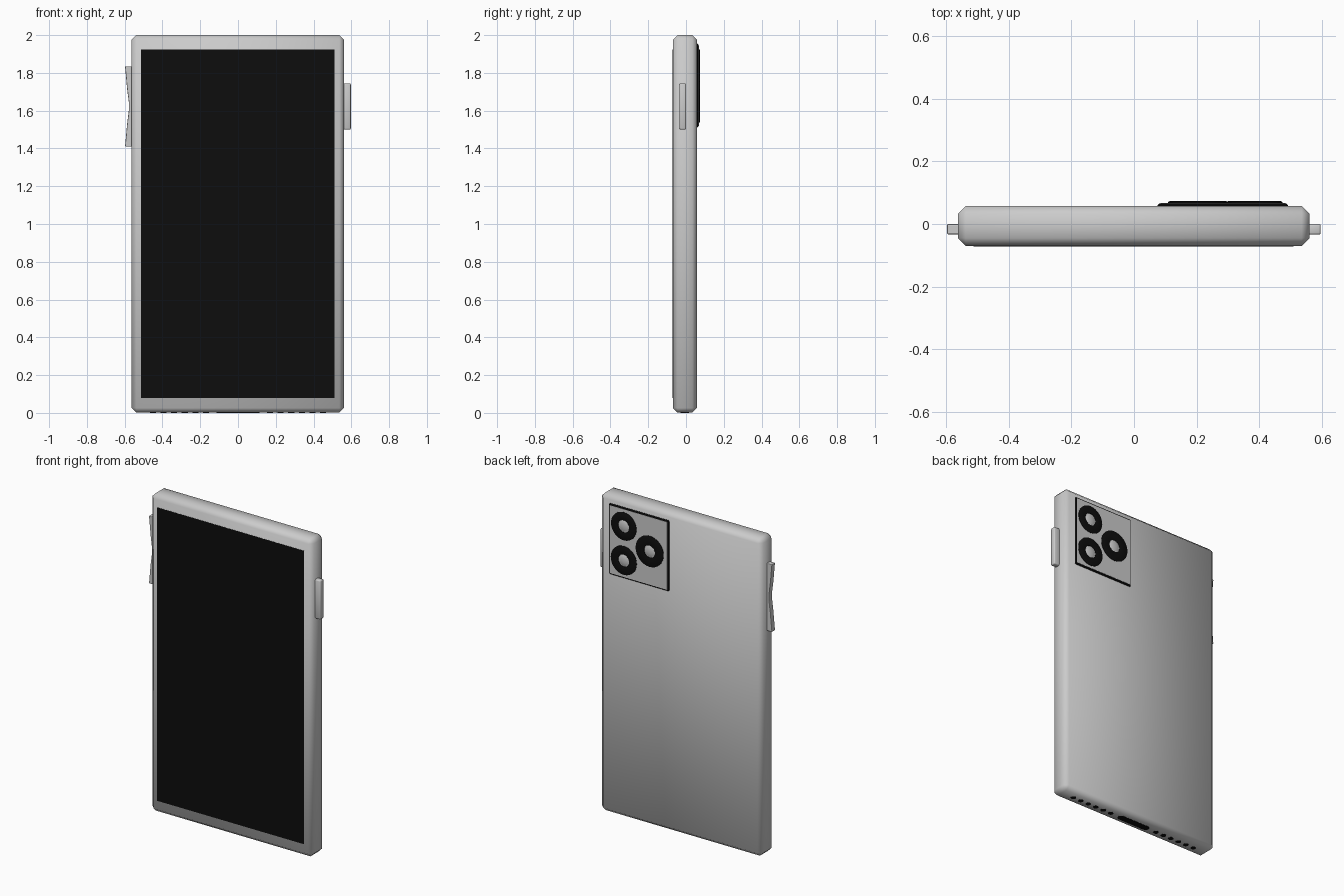
import bpy, bmesh, math
from mathutils import Matrix, Vector

if "Cube" in bpy.data.objects:
    bpy.data.objects.remove(bpy.data.objects["Cube"])

black = bpy.data.materials.new("black")
black.diffuse_color = (0.004, 0.004, 0.004, 1)
black.use_nodes = True
black.node_tree.nodes["Principled BSDF"].inputs["Base Color"].default_value = black.diffuse_color


def finish(bm, name, mat=None, angle=None):
    bmesh.ops.recalc_face_normals(bm, faces=bm.faces[:])
    me = bpy.data.meshes.new(name)
    bm.to_mesh(me)
    bm.free()
    ob = bpy.data.objects.new(name, me)
    bpy.context.collection.objects.link(ob)
    if mat:
        me.materials.append(mat)
    if angle is not None:
        bpy.ops.object.select_all(action='DESELECT')
        ob.select_set(True)
        bpy.context.view_layer.objects.active = ob
        bpy.ops.object.shade_smooth_by_angle(angle=math.radians(angle))
    return ob


def box(name, lo, hi, bevel=0, segs=1, mat=None, angle=None):
    lo, hi = Vector(lo), Vector(hi)
    bm = bmesh.new()
    bmesh.ops.create_cube(bm, size=1, matrix=Matrix.Translation((lo + hi) / 2)
                          @ Matrix.Diagonal((*(hi - lo), 1)))
    if bevel:
        bmesh.ops.bevel(bm, geom=bm.edges[:], offset=bevel, segments=segs,
                        profile=0.5, affect='EDGES')
    return finish(bm, name, mat, angle)


def lathe(name, profile, centre, axis_rot, mat=None, n=32):
    # spin a (radius, height) profile about local z, then place it
    bm = bmesh.new()
    vs = [bm.verts.new((r, 0, h)) for r, h in profile]
    es = [bm.edges.new(p) for p in zip(vs, vs[1:])]
    bmesh.ops.spin(bm, geom=vs + es, cent=(0, 0, 0), axis=(0, 0, 1),
                   angle=math.tau, steps=n, use_duplicate=False)
    bmesh.ops.remove_doubles(bm, verts=bm.verts[:], dist=1e-5)
    bm.transform(Matrix.Translation(centre) @ axis_rot)
    return finish(bm, name, mat, 40)


# body with a single soft chamfer, and the screen
box("body", (-0.563, -0.07, 0.001), (0.561, 0.058, 2.0), 0.025, angle=180)
box("screen", (-0.513, -0.0715, 0.08), (0.51, -0.06, 1.925), mat=black)

# power button on the right
box("power_button", (0.55, -0.034, 1.5), (0.597, 0.0, 1.745), 0.006, 2, angle=60)

# volume rocker on the left, dipped in the middle
bm = bmesh.new()
outline = [(-0.55, 1.41), (-0.598, 1.41), (-0.587, 1.53), (-0.578, 1.6),
           (-0.578, 1.645), (-0.587, 1.715), (-0.598, 1.835), (-0.55, 1.835)]
face = bm.faces.new([bm.verts.new((x, -0.033, z)) for x, z in outline])
ext = bmesh.ops.extrude_face_region(bm, geom=[face])
bmesh.ops.translate(bm, vec=(0, 0.033, 0),
                    verts=[v for v in ext["geom"] if isinstance(v, bmesh.types.BMVert)])
rocker = finish(bm, "volume_rocker")
bev = rocker.modifiers.new("soft_edges", 'BEVEL')
bev.width, bev.segments = 0.004, 2

# camera island: black rim with a grey face
box("camera_rim", (0.075, 0.05, 1.51), (0.493, 0.066, 1.955), 0.006, mat=black)
box("camera_plate", (0.084, 0.055, 1.519), (0.484, 0.0675, 1.946))

# three lenses: black ring with a grey domed glass
to_back = Matrix.Rotation(-math.pi / 2, 4, 'X')
for i, (x, z, r) in enumerate([(0.385, 1.84, 0.088), (0.385, 1.625, 0.09), (0.205, 1.73, 0.097)]):
    c = (x, 0.064, z)
    lathe(f"lens_ring_{i}", [(0.038, 0), (0.038, 0.007), (0.044, 0.009), (r - 0.006, 0.009),
                             (r, 0.006), (r, 0)], c, to_back, black)
    lathe(f"lens_glass_{i}", [(0, 0.0085), (0.015, 0.0075), (0.03, 0.005), (0.04, 0.001)], c, to_back)

# charging port: a stadium-shaped slot on the underside
bm = bmesh.new()
pts = []
for side in (1, -1):
    for k in range(9):
        a = -math.pi / 2 + math.pi * k / 8
        pts.append((side * (0.092 + 0.022 * math.cos(a)), side * 0.022 * math.sin(a) - 0.006))
port = bm.faces.new([bm.verts.new((x, y, 0)) for x, y in pts])
ext = bmesh.ops.extrude_face_region(bm, geom=[port])
bmesh.ops.translate(bm, vec=(0, 0, 0.005),
                    verts=[v for v in ext["geom"] if isinstance(v, bmesh.types.BMVert)])
finish(bm, "charging_port", black)

# speaker holes, six on each side of the port
for side in (-1, 1):
    for k in range(6):
        lathe(f"speaker_hole_{side}_{k}", [(0, 0), (0.016, 0), (0.016, 0.005)],
              (side * (0.17 + 0.056 * k), -0.006, 0), Matrix.Identity(4), black, 16)
